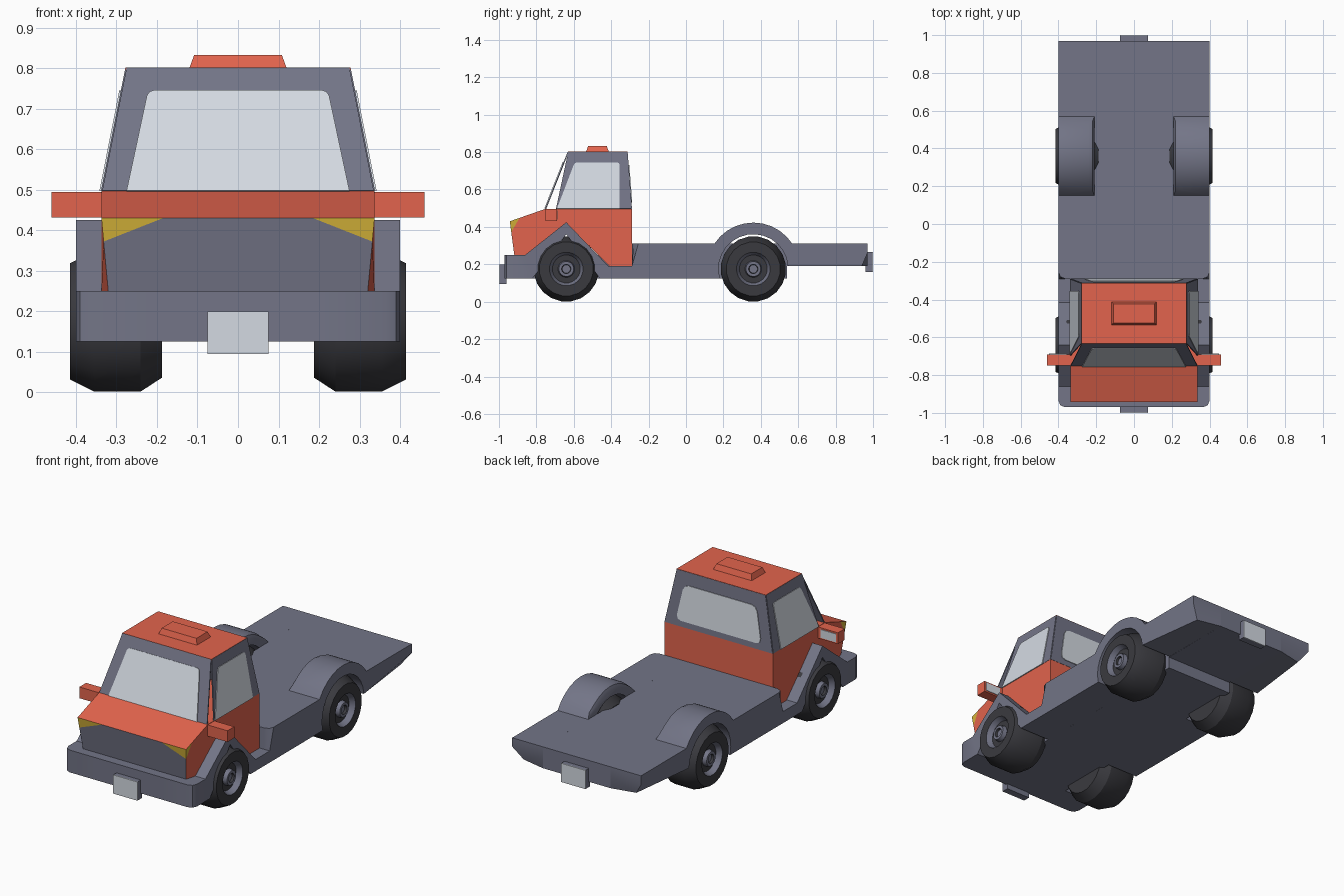
import bpy, bmesh, math
from mathutils import Vector as V

if "Cube" in bpy.data.objects:
    bpy.data.objects.remove(bpy.data.objects["Cube"])

def lin(c):
    c /= 255
    return c / 12.92 if c <= 0.04045 else ((c + 0.055) / 1.055) ** 2.4

def mat(name, r, g, b):
    m = bpy.data.materials.new(name)
    m.diffuse_color = (lin(r), lin(g), lin(b), 1)
    m.use_nodes = True
    m.node_tree.nodes["Principled BSDF"].inputs["Base Color"].default_value = m.diffuse_color
    return m

ORANGE = mat("orange_paint", 226, 100, 77)
GREY = mat("slate_grey", 115, 117, 135)
GLASS = mat("pale_glass", 212, 218, 226)
YELLOW = mat("yellow_lamp", 214, 180, 58)
RUBBER = mat("dark_rubber", 58, 58, 63)

def finish(bm, name, mats, smooth=False):
    bmesh.ops.recalc_face_normals(bm, faces=bm.faces)
    me = bpy.data.meshes.new(name)
    bm.to_mesh(me)
    bm.free()
    for m in mats:
        me.materials.append(m)
    ob = bpy.data.objects.new(name, me)
    bpy.context.collection.objects.link(ob)
    if smooth:
        bpy.ops.object.select_all(action='DESELECT')
        ob.select_set(True)
        bpy.context.view_layer.objects.active = ob
        bpy.ops.object.shade_smooth_by_angle(angle=math.radians(32))
    return ob

def prism(pts, x0, x1):
    """Extrude a side profile of (y, z) points from x0 to x1."""
    bm = bmesh.new()
    f = bm.faces.new([bm.verts.new((x0, y, z)) for y, z in pts])
    r = bmesh.ops.extrude_face_region(bm, geom=[f])
    for v in r['geom']:
        if isinstance(v, bmesh.types.BMVert):
            v.co.x = x1
    return bm

def box(name, m, x0, x1, y0, y1, z0, z1):
    return finish(prism([(y0, z0), (y1, z0), (y1, z1), (y0, z1)], x0, x1), name, [m])

def flip(bm, s):
    for v in bm.verts:
        v.co.x *= s

def arc(r, a0, a1, n):
    return [(0.36 + r * math.cos(math.radians(a0 + (a1 - a0) * i / n)),
             0.175 + r * math.sin(math.radians(a0 + (a1 - a0) * i / n))) for i in range(n + 1)]

# Chassis centre: bumper, floor and flat bed
finish(prism([(-.97, .125), (-.97, .25), (-.29, .25), (-.29, .31), (.97, .31), (.97, .19),
              (.54, .19), (.54, .125)], -.21, .21), "chassis_bed", [GREY])

# Side rails with angular front arch and round rear fender
rail = ([(-.97, .125), (-.97, .25), (-.86, .25), (-.64, .425), (-.415, .19), (-.29, .19),
         (-.29, .31)] + arc(.248, 147, 33, 10) + [(.97, .31), (.97, .26), (.97, .19)]
        + arc(.186, 5, 195.5, 14) + [(-.46, .125), (-.64, .36), (-.82, .125)])
for s, side in ((1, "right"), (-1, "left")):
    bm = prism(rail, .21, .40)
    for v in bm.verts:      # tucked lower rear corner
        if v.co.x > .3 and v.co.y > .96 and v.co.z < .2:
            v.co.x, v.co.y = .35, .94
    def upright(e, y):
        return all(v.co.x > .39 and abs(v.co.y - y) < .001 for v in e.verts)
    corner = [e for e in bm.edges if upright(e, -.97) or upright(e, -.29)]
    bmesh.ops.bevel(bm, geom=corner, offset=.035, segments=2, profile=.5, affect='EDGES')
    c = V((.21, .36, .175))
    rim = [e for e in bm.edges if all(v.co.x < .22 and v.co.z > .312
           and (v.co - c).length > .24 and v.co.y < .6 for v in e.verts) and e.calc_length() < .1]
    bmesh.ops.bevel(bm, geom=rim, offset=.03, segments=2, profile=.5, affect='EDGES')
    flip(bm, s)
    finish(bm, side + "_rail_and_fenders", [GREY], True)

# Lower cab with grey grille face and corner lamps
bm = prism([(-.918, .25), (-.942, .43), (-.75, .497), (-.29, .497), (-.29, .19), (-.41, .19),
            (-.64, .42), (-.86, .25)], -.337, .337)
for v in bm.verts:
    if v.co.y < -.91 and v.co.z < .3:
        v.co.x *= .95
bmesh.ops.recalc_face_normals(bm, faces=bm.faces)
planes = []
for s in (1, -1):
    a, b, d = V((s * .185, -.942, .43)), V((s * .337, -.934, .37)), V((s * .337, -.89, .448))
    n = (b - a).cross(d - a).normalized()
    if n.x * s < 0:
        n = -n
    planes.append((a, n))
    bmesh.ops.bisect_plane(bm, geom=bm.verts[:] + bm.edges[:] + bm.faces[:], plane_co=a, plane_no=n)
for f in bm.faces:
    c = f.calc_center_median()
    if f.normal.z < .5 and c.y < -.85 and any((c - a).dot(n) > .0005 for a, n in planes):
        f.material_index = 2
    elif f.normal.y < -.8 and c.y < -.9:
        f.material_index = 1
finish(bm, "lower_cab", [ORANGE, GREY, YELLOW])

# Upper cab panels, each a frame sheet with a glass plate on it
def sheet(name, pts, m, thick=.006):
    bm = bmesh.new()
    bm.faces.new([bm.verts.new(p) for p in pts])
    ob = finish(bm, name, [m])
    mod = ob.modifiers.new("thickness", 'SOLIDIFY')
    mod.thickness = thick
    mod.offset = 0
    return ob

def glass(name, pts, cuts):
    out = []
    for i, p in enumerate(pts):
        p, a, b, c = V(p), V(pts[i - 1]), V(pts[(i + 1) % 4]), cuts[i]
        if c:
            u, w = (a - p).normalized(), (b - p).normalized()
            out += [p + u * c, p + (u + w) * c * .3, p + w * c]
        else:
            out.append(p)
    sheet(name, out, GLASS)

def shield(x, z):           # point on the sloped windscreen
    return (x, -.75 + .12 * (z - .497) / .303, z)

sheet("windscreen_frame", [shield(-.335, .497), shield(.335, .497), shield(.275, .8), shield(-.275, .8)], GREY)
glass("windscreen", [(x, y - .005, z) for x, y, z in
      (shield(-.275, .497), shield(.275, .497), shield(.222, .745), shield(-.222, .745))], (0, 0, .015, .015))

def back(x, z):
    return (x, -.292 - .023 * (z - .497) / .303, z)

sheet("rear_panel", [back(-.335, .497), back(.335, .497), back(.275, .8), back(-.275, .8)], GREY)
glass("rear_window", [(x, y + .004, z) for x, y, z in
      (back(-.265, .53), back(.265, .53), back(.225, .73), back(-.225, .73))], (.03,) * 4)

for s, side in ((1, "right"), (-1, "left")):
    def wall(y, z, d=0):
        return (s * (.335 - .06 * (z - .497) / .303 + d), y, z)
    sheet(side + "_door_frame", [wall(-.695, .497), wall(-.292, .497), wall(-.315, .8), wall(-.63, .8)], GREY)
    glass(side + "_door_window", [wall(-.69, .497, .004), wall(-.355, .497, .004),
          wall(-.355, .745, .004), wall(-.595, .745, .004)], (0, 0, .015, .015))
    # Mirrors with glass facing the rear
    x0, x1 = sorted((s * .33, s * .46))
    box(side + "_mirror", ORANGE, x0, x1, -.75, -.69, .432, .495)
    x0, x1 = sorted((s * .355, s * .45))
    box(side + "_mirror_glass", GLASS, x0, x1, -.691, -.686, .44, .487)

# Roof and roof light
sheet("roof", [(-.277, -.632, .799), (.277, -.632, .799), (.277, -.313, .799), (-.277, -.313, .799)], ORANGE)
bm = prism([(-.535, .8), (-.412, .8), (-.424, .833), (-.523, .833)], -.12, .12)
for v in bm.verts:
    if v.co.z > .82:
        v.co.x *= .9
finish(bm, "roof_light", [ORANGE])

# Number plates on grey holders
box("front_plate_holder", GREY, -.075, .075, -.995, -.96, .095, .2)
box("front_plate", GLASS, -.075, .075, -1, -.995, .095, .2)
box("rear_plate_holder", GREY, -.075, .075, .96, .995, .16, .265)
box("rear_plate", GLASS, -.075, .075, .995, 1, .16, .265)

# Wheels: lathed tyre with recessed hub
PROFILE = [(.187, .001), (.187, .14), (.24, .175), (.355, .175), (.415, .145), (.415, .09),
           (.385, .075), (.385, .045), (.408, .04), (.408, .025), (.395, .022), (.395, .001)]
GREY_BANDS = (5, 7, 8, 10)
N = 20
for yc, end in ((-.64, "front"), (.36, "rear")):
    for s, side in ((1, "right"), (-1, "left")):
        bm = bmesh.new()
        rings = [[bm.verts.new((x, yc + r * math.cos(math.tau * (i + .5) / N),
                                .175 + r * math.sin(math.tau * (i + .5) / N))) for i in range(N)]
                 for x, r in PROFILE]
        for k in range(len(rings) - 1):
            for i in range(N):
                j = (i + 1) % N
                f = bm.faces.new((rings[k][i], rings[k][j], rings[k + 1][j], rings[k + 1][i]))
                f.material_index = int(k in GREY_BANDS)
        bm.faces.new(rings[0])
        bm.faces.new(rings[-1]).material_index = 1
        flip(bm, s)
        finish(bm, end + "_" + side + "_wheel", [RUBBER, GREY], True)
